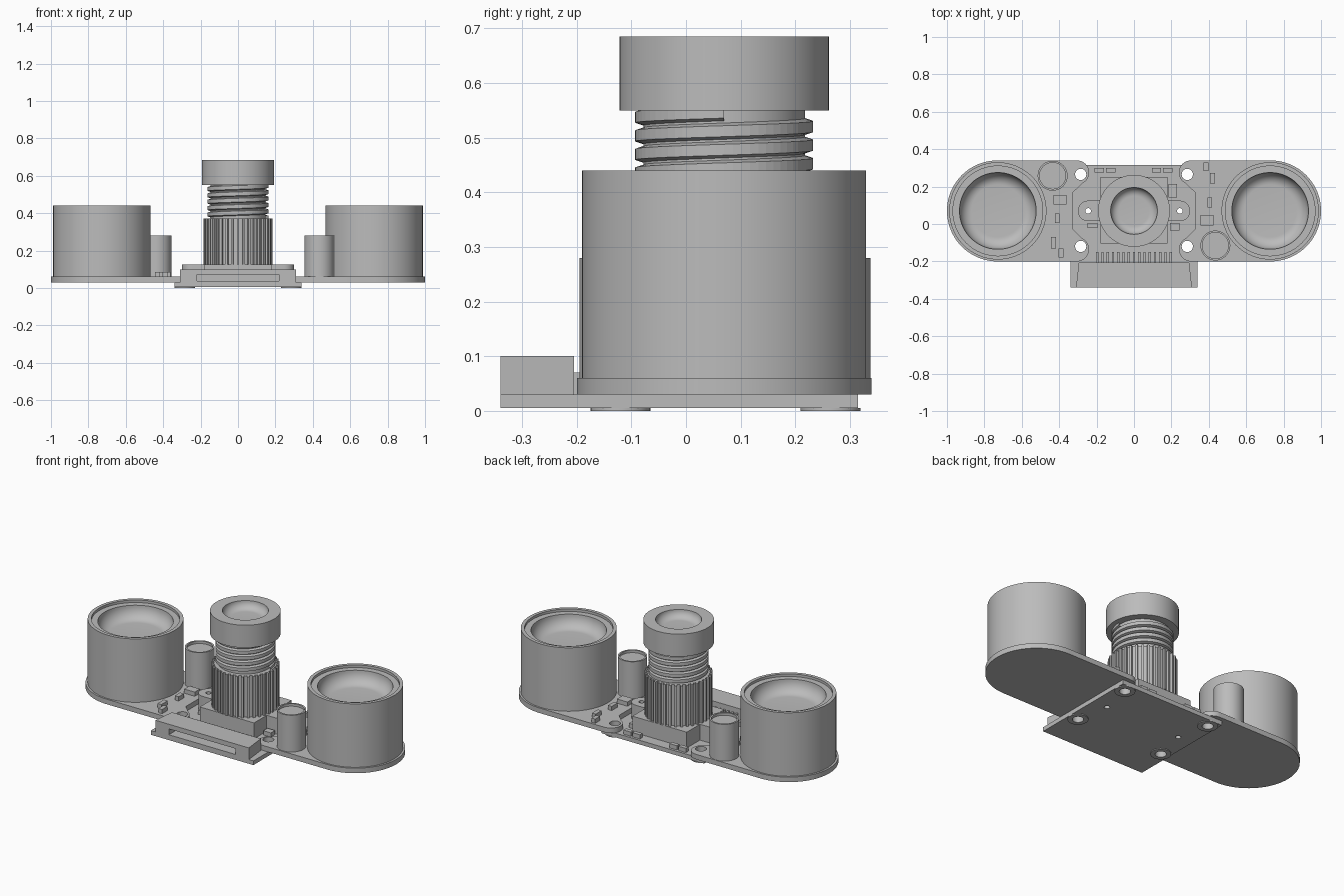
import bpy, bmesh
from math import sin, cos, pi, radians
from mathutils import Matrix

if "Cube" in bpy.data.objects:
    bpy.data.objects.remove(bpy.data.objects["Cube"])

grey = bpy.data.materials.new("plain grey")
grey.use_nodes = True
grey.diffuse_color = (0.5, 0.5, 0.5, 1)
grey.node_tree.nodes["Principled BSDF"].inputs["Base Color"].default_value = (0.5, 0.5, 0.5, 1)

CY = 0.07  # shared y of lens and lamps


def finish(name, bm, loc=(0, 0, 0)):
    bmesh.ops.recalc_face_normals(bm, faces=bm.faces)
    mesh = bpy.data.meshes.new(name)
    bm.to_mesh(mesh)
    bm.free()
    mesh.materials.append(grey)
    ob = bpy.data.objects.new(name, mesh)
    ob.location = loc
    bpy.context.collection.objects.link(ob)
    return ob


def smooth(ob):
    bpy.ops.object.select_all(action="DESELECT")
    ob.select_set(True)
    bpy.context.view_layer.objects.active = ob
    bpy.ops.object.shade_smooth_by_angle(angle=radians(30))


def lathe(name, profile, x, y, n=64):
    bm = bmesh.new()
    rings = []
    for r, z in profile:
        if r == 0:
            rings.append([bm.verts.new((0, 0, z))] * n)
        else:
            rings.append([bm.verts.new((r * cos(2 * pi * i / n), r * sin(2 * pi * i / n), z))
                          for i in range(n)])
    for a, b in zip(rings, rings[1:]):
        for i in range(n):
            j = (i + 1) % n
            bm.faces.new(list(dict.fromkeys((a[i], a[j], b[j], b[i]))))
    ob = finish(name, bm, (x, y, 0))
    smooth(ob)
    return ob


def prism(name, outline, z0, z1):
    bm = bmesh.new()
    base = bm.faces.new([bm.verts.new((x, y, z0)) for x, y in outline])
    top = bmesh.ops.extrude_face_region(bm, geom=[base])["geom"]
    bmesh.ops.translate(bm, vec=(0, 0, z1 - z0),
                        verts=[v for v in top if isinstance(v, bmesh.types.BMVert)])
    return finish(name, bm)


def box(name, x0, x1, y0, y1, z0, z1):
    return prism(name, [(x0, y0), (x1, y0), (x1, y1), (x0, y1)], z0, z1)


def arc(cx, cy, r, a0, a1, n=16):
    return [(cx + r * cos(radians(a0 + (a1 - a0) * i / n)),
             cy + r * sin(radians(a0 + (a1 - a0) * i / n))) for i in range(n + 1)]


def cut(ob, cutter):
    cutter.hide_render = True
    mod = ob.modifiers.new("cut", "BOOLEAN")
    mod.operation = "DIFFERENCE"
    mod.solver = "EXACT"
    mod.object = cutter
    bpy.ops.object.select_all(action="DESELECT")
    ob.select_set(True)
    bpy.context.view_layer.objects.active = ob
    bpy.ops.object.modifier_apply(modifier=mod.name)
    bpy.data.objects.remove(cutter)


def drill(ob, holes):
    bm = bmesh.new()
    for x, y, r in holes:
        bmesh.ops.create_cone(bm, cap_ends=True, segments=32, radius1=r, radius2=r, depth=1,
                              matrix=Matrix.Translation((x, y, 0)))
    cut(ob, finish("hole_cutter", bm))
    smooth(ob)


mounts = [(sx * 0.285, y, 0.03) for sx in (-1, 1) for y in (-0.12, 0.265)]
screws = [(sx * 0.245, CY, 0.015) for sx in (-1, 1)]

# Main board with solder pads around its mounting holes
drill(box("main_board", -0.34, 0.34, -0.34, 0.315, 0.005, 0.03), mounts + screws)
for x, y, r in mounts:
    lathe("mount_pad", [(r, 0), (0.055, 0), (0.055, 0.005), (r, 0.005), (r, 0)], x, y, 32)

# Lamp boards: rounded outer end, two ears around the mounting holes
half = (arc(0.73, CY, 0.27, -90, 90, 40) + arc(0.305, 0.275, 0.065, 90, 245)
        + [(0.325, 0.17), (0.325, -0.03)] + arc(0.305, -0.135, 0.065, 115, 270))
for side, s in (("left", 1), ("right", -1)):
    drill(prism(side + "_lamp_board", [(s * x, y) for x, y in half], 0.03, 0.06), mounts)

    # Lamp: stepped rim with a bowl-shaped reflector
    bowl = [(0.14 + 0.065 * cos(radians(a)), 0.425 - 0.075 * sin(radians(a)))
            for a in range(0, 91, 10)]
    lathe(side + "_lamp", [(0, 0.06), (0.26, 0.06), (0.26, 0.44), (0.24, 0.44), (0.24, 0.425)]
          + bowl + [(0, 0.35)], s * 0.728, CY, 96)

    # Light sensor can beside each lamp
    lathe(side + "_sensor", [(0, 0.06), (0.08, 0.06), (0.08, 0.28), (0.07, 0.28),
                             (0.07, 0.265), (0, 0.265)],
          s * 0.435, -0.115 if s > 0 else 0.258, 48)

# Lens holder base with screw ears
ears = (arc(0.245, CY, 0.055, -90, 90) + [(0.18, 0.125), (0.18, 0.25), (-0.18, 0.25), (-0.18, 0.125)]
        + arc(-0.245, CY, 0.055, 90, 270) + [(-0.18, 0.015), (-0.18, -0.105), (0.18, -0.105), (0.18, 0.015)])
drill(prism("lens_holder_base", ears, 0.03, 0.125), screws)

# Ribbed barrel
ribs = []
count = 36
for i in range(count):
    for r, t in ((0.17, -0.5), (0.17, -0.22), (0.185, -0.2), (0.185, 0.0), (0.185, 0.2), (0.17, 0.22)):
        a = 2 * pi * (i + t) / count
        ribs.append((r * cos(a), CY + r * sin(a)))
prism("ribbed_barrel", ribs, 0.125, 0.372)

# Threaded lens tube: plain core plus a helical ridge
lathe("lens_tube", [(0, 0.36), (0.148, 0.36), (0.148, 0.56), (0, 0.56)], 0, CY)
bm = bmesh.new()
bm.faces.new([bm.verts.new((r, 0, z)) for r, z in
              ((0.145, 0.0), (0.163, 0.006), (0.163, 0.026), (0.145, 0.032))])
bmesh.ops.delete(bm, geom=bm.faces[:], context="FACES_ONLY")
thread = finish("lens_thread", bm, (0, CY, 0.36))
screw = thread.modifiers.new("thread", "SCREW")
screw.screw_offset = 0.034
screw.iterations = 5
screw.steps = screw.render_steps = 64
screw.use_normal_calculate = True
screw.use_smooth_shade = False

# Lens cap with a shallow dished glass
dish = [(0.08 + 0.045 * cos(radians(a)), 0.685 - 0.045 * sin(radians(a))) for a in range(0, 91, 10)]
lathe("lens_cap", [(0, 0.55), (0.192, 0.55), (0.192, 0.685)] + dish + [(0, 0.64)], 0, CY)

# Ribbon connector with slot and contact pins
connector = prism("ribbon_connector", [(-0.31, -0.34), (0.31, -0.34), (0.295, -0.205), (-0.295, -0.205)],
                  0.03, 0.1)
cut(connector, box("slot_cutter", -0.22, 0.22, -0.4, -0.24, 0.037, 0.072))
for i in range(15):
    x = -0.196 + 0.028 * i
    box("connector_pin", x - 0.006, x + 0.006, -0.205, -0.15, 0.03, 0.07)

# Surface components: x, y, width, depth
chips = {
    (0.06, 0.085): [(-0.395, 0.13, 0.07, 0.05), (-0.41, 0.03, 0.025, 0.05), (-0.43, -0.1, 0.025, 0.06),
                    (-0.39, -0.155, 0.025, 0.05), (0.385, 0.305, 0.025, 0.045), (0.42, 0.245, 0.025, 0.055),
                    (0.405, 0.115, 0.025, 0.055), (0.39, 0.02, 0.07, 0.055)],
    (0.03, 0.055): [(x, 0.288, 0.05, 0.025) for x in (-0.185, -0.125, 0.12, 0.18)]
    + [(0.207, 0.178, 0.045, 0.07), (0.217, -0.015, 0.05, 0.04), (-0.222, -0.008, 0.055, 0.025)],
}
for (z0, z1), parts in chips.items():
    for x, y, w, d in parts:
        box("circuit_component", x - w / 2, x + w / 2, y - d / 2, y + d / 2, z0, z1)
